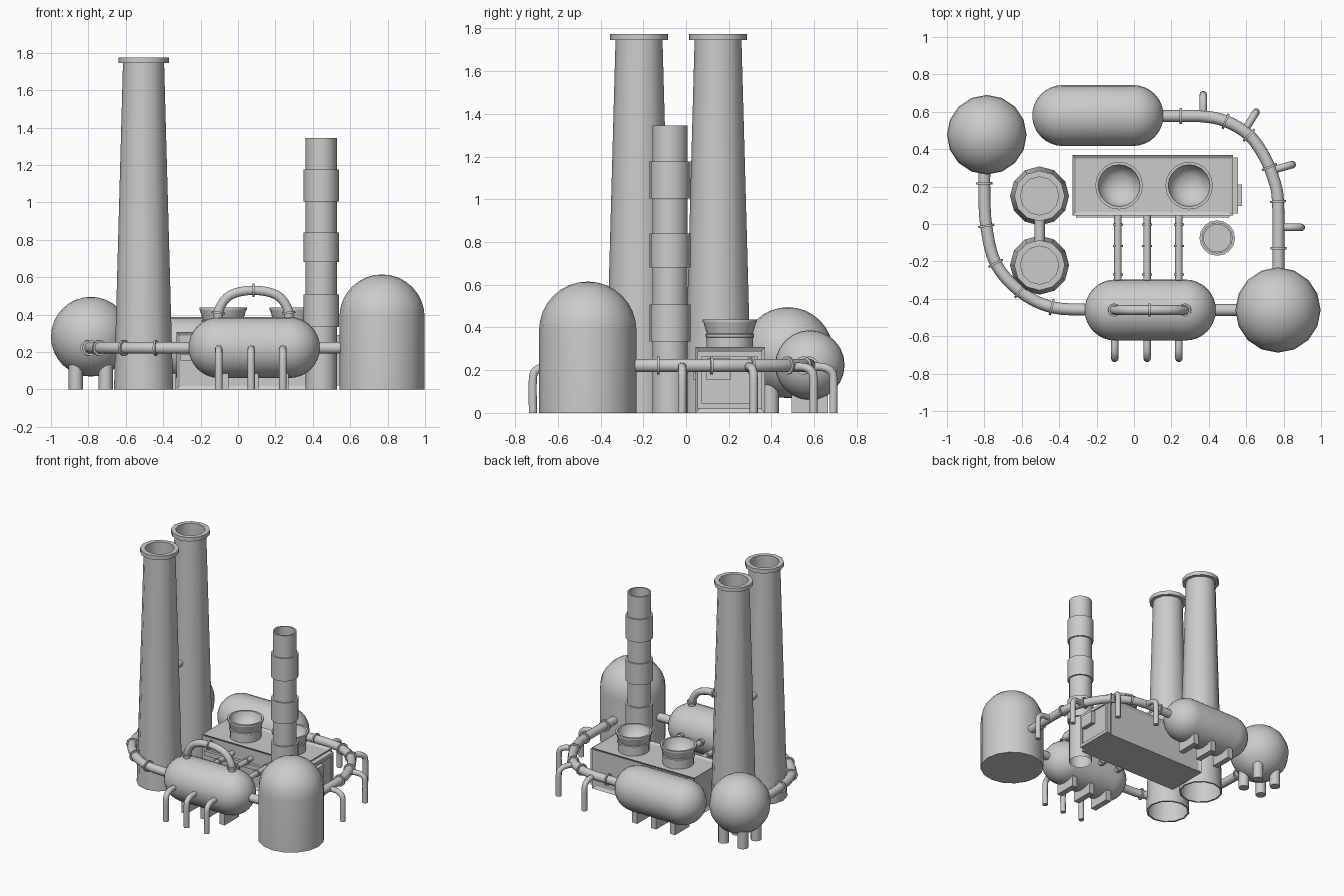
import bpy, bmesh, math
from mathutils import Vector, Matrix

if "Cube" in bpy.data.objects:
    bpy.data.objects.remove(bpy.data.objects["Cube"])

def finish(name, bm, angle=40):
    me = bpy.data.meshes.new(name)
    bmesh.ops.remove_doubles(bm, verts=bm.verts, dist=1e-5)
    bm.to_mesh(me)
    bm.free()
    ob = bpy.data.objects.new(name, me)
    bpy.context.collection.objects.link(ob)
    smooth(ob, angle)
    return ob

def smooth(ob, angle=40):
    bpy.ops.object.select_all(action='DESELECT')
    ob.select_set(True)
    bpy.context.view_layer.objects.active = ob
    bpy.ops.object.shade_smooth_by_angle(angle=math.radians(angle))

def lathe(name, profile, loc, seg=16, axis=(0, 0, 1)):
    """Revolve (radius, height) points, listed bottom to top on the outside."""
    bm = bmesh.new()
    vs = [bm.verts.new((r, 0, z)) for r, z in profile]
    es = [bm.edges.new(p) for p in zip(vs, vs[1:])]
    bmesh.ops.spin(bm, geom=vs + es, cent=(0, 0, 0), axis=(0, 0, 1),
                   angle=2 * math.pi, steps=seg, use_merge=True)
    bmesh.ops.remove_doubles(bm, verts=bm.verts, dist=1e-5)
    q = Vector(axis).to_track_quat('Z', 'Y').to_matrix().to_4x4()
    bm.transform(Matrix.Translation(loc) @ q)
    bmesh.ops.recalc_face_normals(bm, faces=bm.faces)
    return finish(name, bm)

def arc(r, z, a0, a1, n=8):
    return [(r * math.cos(math.radians(a0 + (a1 - a0) * i / n)),
             z + r * math.sin(math.radians(a0 + (a1 - a0) * i / n))) for i in range(n + 1)]

def box(name, lo, hi):
    bm = bmesh.new()
    bmesh.ops.create_cube(bm, size=1)
    lo, hi = Vector(lo), Vector(hi)
    bm.transform(Matrix.Translation((lo + hi) / 2) @ Matrix.Diagonal((*(hi - lo), 1)))
    return finish(name, bm)

def spline_point(pts, t):
    """Point on a Catmull-Rom path; t counts control points."""
    i = min(int(t), len(pts) - 2)
    u = t - i
    p1, p2 = pts[i], pts[i + 1]
    p0 = pts[i - 1] if i else 2 * p1 - p2
    p3 = pts[i + 2] if i + 2 < len(pts) else 2 * p2 - p1
    return 0.5 * (2 * p1 + (p2 - p0) * u + (2 * p0 - 5 * p1 + 4 * p2 - p3) * u * u
                  + (3 * p1 - p0 - 3 * p2 + p3) * u ** 3)

def pipe(name, pts, r, collars=(), steps=4):
    pts = [Vector(p) for p in pts]
    cu = bpy.data.curves.new(name, 'CURVE')
    cu.dimensions = '3D'
    cu.bevel_depth, cu.bevel_resolution, cu.use_fill_caps = r, 3, True
    sp = cu.splines.new('POLY')
    n = (len(pts) - 1) * steps
    sp.points.add(n)
    for k in range(n + 1):
        sp.points[k].co = (*spline_point(pts, k / steps), 1)
    ob = bpy.data.objects.new(name, cu)
    bpy.context.collection.objects.link(ob)
    bpy.ops.object.select_all(action='DESELECT')
    ob.select_set(True)
    bpy.context.view_layer.objects.active = ob
    bpy.ops.object.convert(target='MESH')
    smooth(bpy.context.object)
    for t in collars:
        d = spline_point(pts, t + 0.01) - spline_point(pts, t - 0.01)
        R, h = r * 1.35, 0.006
        lathe(name + "_collar", [(0, -h), (R, -h), (R, h), (0, h)], spline_point(pts, t), 12, d)

def leg_pipe(name, start, end, z=0.215):
    """Small outlet pipe that runs outward, bends and drops to the ground."""
    a, b = Vector((*start, z)), Vector((*end, z))
    d = (b - a).normalized()
    up = Vector((0, 0, 1))
    pipe(name, [a, b - d * 0.055, b - d * 0.016 - up * 0.016, b - up * 0.055,
                Vector((*end, 0))], 0.02)

# Pair of tall tapered stacks with rims, and the bridge pipe between them
for y in (0.15, -0.22):
    lathe("tall_stack", [(0.145, 0.0), (0.158, 0.0), (0.11, 1.745), (0.135, 1.745), (0.135, 1.775),
                         (0.102, 1.775), (0.102, 1.5), (0, 1.5)], (-0.505, y, 0), 12)
pipe("stack_bridge_pipe", [(-0.505, 0.05, 0.81), (-0.505, -0.12, 0.81)], 0.028)

# Banded chimney
prof = [(0.083, 0)]
for z0, z1 in ((0.335, 0.507), (0.68, 0.84), (1.005, 1.177)):
    prof += [(0.083, z0), (0.095, z0), (0.095, z1), (0.083, z1)]
prof += [(0.083, 1.345), (0.073, 1.345), (0.073, 1.1), (0, 1.1)]
lathe("banded_chimney", prof, (0.445, -0.075, 0), 16)

# Domed silo
lathe("domed_silo", [(0, 0), (0.228, 0)] + arc(0.228, 0.387, 0, 90), (0.77, -0.46, 0), 16)

# Spherical tank on four legs
lathe("sphere_tank", arc(0.213, 0.282, -90, 90, 16), (-0.787, 0.477, 0), 16)
for sx in (-1, 1):
    for sy in (-1, 1):
        lathe("sphere_leg", [(0, 0), (0.038, 0), (0.038, 0.16), (0, 0.16)],
              (-0.787 + sx * 0.08, 0.477 + sy * 0.08, 0), 12)

# Two horizontal capsule tanks on saddles
for name, x, y in (("front_tank", 0.087, -0.46), ("back_tank", -0.193, 0.58)):
    lathe(name, arc(0.163, -0.188, -90, 0) + arc(0.163, 0.188, 0, 90), (x, y, 0.224), 24, (1, 0, 0))
    for dx in (-0.16, 0, 0.16):
        box(name + "_saddle", (x + dx - 0.022, y - 0.085, 0), (x + dx + 0.022, y + 0.085, 0.09))

# Arched pipe over the front tank
pipe("arch_pipe", [(-0.105, -0.46, 0.35), (-0.1, -0.46, 0.43), (-0.04, -0.46, 0.505), (0.083, -0.46, 0.53),
                   (0.206, -0.46, 0.505), (0.266, -0.46, 0.43), (0.271, -0.46, 0.35)], 0.026,
     (0.75, 3, 5.25))

# Building: recessed roof and wall panels
bm = bmesh.new()
bmesh.ops.create_cube(bm, size=1)
bm.transform(Matrix.Translation((0.1, 0.207, 0.154)) @ Matrix.Diagonal((0.86, 0.325, 0.308, 1)))
bm.normal_update()
panels = [f for f in bm.faces if f.normal.z > -0.5]
bmesh.ops.inset_individual(bm, faces=panels, thickness=0.027, depth=-0.012)
finish("building", bm, 20)
# Service door frame, its inner panel and control box on the right wall
for y0, y1, z0, z1 in ((0.07, 0.35, 0.02, 0.045), (0.07, 0.35, 0.265, 0.29),
                       (0.055, 0.075, 0.02, 0.29), (0.335, 0.355, 0.02, 0.29)):
    box("door_frame", (0.51, y0, z0), (0.555, y1, z1))
box("door_panel", (0.51, 0.07, 0.03), (0.545, 0.34, 0.28))
box("control_box", (0.53, 0.095, 0.157), (0.577, 0.21, 0.255))
# Ledge along the front wall
box("front_ledge", (-0.31, 0.035, 0.155), (0.51, 0.065, 0.19))

# Roof fans with flared bowls
for x in (-0.08, 0.295):
    lathe("roof_fan", [(0.108, 0.28), (0.108, 0.352), (0.114, 0.355), (0.114, 0.368), (0.108, 0.372),
                       (0.124, 0.425), (0.127, 0.425), (0.127, 0.438), (0.112, 0.438),
                       (0.1, 0.395), (0.06, 0.36), (0, 0.35)], (x, 0.205, 0), 20)

# Feed pipes between building and front tank, and front outlets
for x, xo in ((-0.086, -0.103), (0.07, 0.07), (0.24, 0.24)):
    pipe("feed_pipe", [(x, 0.07, 0.225), (x, -0.33, 0.225)], 0.02, (0.18, 0.47, 0.85), 2)
    leg_pipe("front_outlet", (xo, -0.58), (xo, -0.717))

# Large ring pipes
Z = 0.222
pipe("left_ring_pipe", [(-0.8, 0.32, Z), (-0.8, 0.17, Z), (-0.79, -0.01, Z), (-0.74, -0.21, Z),
                        (-0.61, -0.36, Z), (-0.44, -0.445, Z), (-0.22, -0.46, Z)], 0.032,
     (0.7, 2, 3, 4, 5))
pipe("right_ring_pipe", [(0.12, 0.577, Z), (0.25, 0.577, Z), (0.37, 0.575, Z), (0.49, 0.55, Z),
                         (0.615, 0.475, Z), (0.7, 0.355, Z), (0.75, 0.23, Z), (0.77, 0.12, Z),
                         (0.772, -0.13, Z), (0.772, -0.3, Z)], 0.032, (1, 3, 4, 5.4, 7, 8))
pipe("silo_pipe", [(0.4, -0.46, Z), (0.58, -0.46, Z)], 0.032)

# Outlets dropping from the right ring pipe
for s, e in (((0.37, 0.57), (0.37, 0.69)), ((0.585, 0.49), (0.652, 0.597)),
             ((0.73, 0.285), (0.845, 0.317)), ((0.77, -0.018), (0.893, -0.018))):
    leg_pipe("ring_outlet", s, e)
